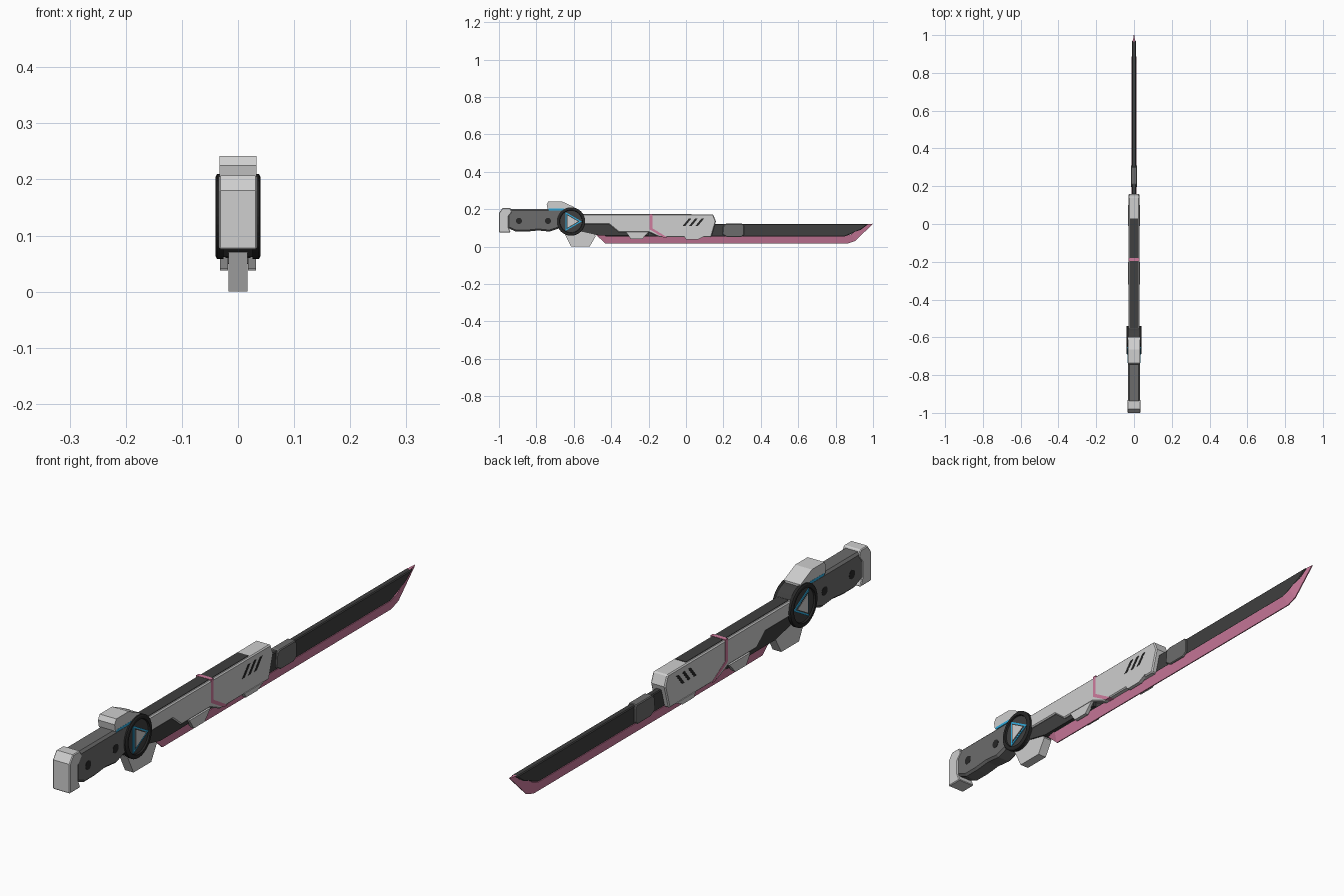
import bpy, bmesh, math
from mathutils import Matrix

cube = bpy.data.objects.get("Cube")
if cube:
    bpy.data.objects.remove(cube, do_unlink=True)


def material(name, rgb):
    m = bpy.data.materials.new(name)
    m.use_nodes = True
    m.diffuse_color = (*rgb, 1)
    m.node_tree.nodes["Principled BSDF"].inputs["Base Color"].default_value = (*rgb, 1)
    return m


LIGHT = material("light grey", (0.62, 0.62, 0.62))
GREY = material("mid grey", (0.15, 0.15, 0.15))
DARK = material("charcoal", (0.05, 0.05, 0.05))
BLACK = material("black", (0.02, 0.02, 0.02))
PINK = material("pink", (0.62, 0.2, 0.34))
CYAN = material("cyan", (0.03, 0.42, 0.75))


def finish(name, bm, mat, bevel=0.0):
    bmesh.ops.recalc_face_normals(bm, faces=bm.faces)
    mesh = bpy.data.meshes.new(name)
    bm.to_mesh(mesh)
    bm.free()
    mesh.materials.append(mat)
    ob = bpy.data.objects.new(name, mesh)
    bpy.context.collection.objects.link(ob)
    if bevel:
        mod = ob.modifiers.new("chamfer", "BEVEL")
        mod.width, mod.segments, mod.limit_method = bevel, 1, "ANGLE"
        mod.angle_limit = math.radians(60)
    return ob


def add_prism(bm, profile, x0, x1):
    a = [bm.verts.new((x0, y, z)) for y, z in profile]
    b = [bm.verts.new((x1, y, z)) for y, z in profile]
    bm.faces.new(a)
    bm.faces.new(b[::-1])
    for i in range(len(a)):
        j = (i + 1) % len(a)
        bm.faces.new((a[i], b[i], b[j], a[j]))


# Side profile (y, z) extruded across the full width
def slab(name, profile, half, mat, bevel=0.0):
    bm = bmesh.new()
    add_prism(bm, profile, -half, half)
    return finish(name, bm, mat, bevel)


# Side profile placed on both flanks
def pair(name, profiles, x0, x1, mat, bevel=0.0):
    bm = bmesh.new()
    for p in profiles:
        for s in (-1, 1):
            add_prism(bm, p, s * x0, s * x1)
    return finish(name, bm, mat, bevel)


def circle(y, z, r, n=32):
    return [(y + r * math.cos(2 * math.pi * i / n), z + r * math.sin(2 * math.pi * i / n))
            for i in range(n)]


def box(y0, y1, z0, z1):
    return [(y0, z0), (y1, z0), (y1, z1), (y0, z1)]


# Handle
slab("pommel", [(-1, 0.075), (-1, 0.18), (-0.98, 0.207), (-0.94, 0.207), (-0.93, 0.185),
                (-0.95, 0.16), (-0.95, 0.105), (-0.938, 0.075)], 0.034, LIGHT, 0.003)
slab("grip", [(-0.955, 0.2), (-0.6, 0.2), (-0.6, 0.085), (-0.68, 0.097), (-0.73, 0.08),
              (-0.79, 0.086), (-0.85, 0.08), (-0.91, 0.08), (-0.955, 0.1)], 0.032, GREY, 0.008)
pair("grip_bolts", [circle(y, 0.137, 0.016, 16) for y in (-0.893, -0.738)], 0.03, 0.033, BLACK)

# Guards above and below the hub
slab("upper_guard", [(-0.74, 0.198), (-0.745, 0.225), (-0.735, 0.242), (-0.665, 0.242),
                     (-0.6, 0.212), (-0.6, 0.18), (-0.66, 0.198)], 0.033, LIGHT)
slab("upper_guard_glow", box(-0.735, -0.65, 0.194, 0.203), 0.0335, CYAN)
slab("lower_guard", [(-0.65, 0.07), (-0.615, 0.0), (-0.515, 0.0), (-0.483, 0.055),
                     (-0.5, 0.085), (-0.6, 0.1)], 0.017, LIGHT)

# Round hub with raised rims and a triangle emblem on both sides
HUB = (-0.615, 0.134)
slab("hub", circle(*HUB, 0.072), 0.034, DARK)
for s, side in ((-1, "right"), (1, "left")):
    bm = bmesh.new()
    rings = [[bm.verts.new((s * x, y, z)) for y, z in circle(*HUB, r)]
             for x, r in ((0.026, 0.076), (0.037, 0.076), (0.04, 0.071), (0.04, 0.061), (0.034, 0.059))]
    for a, b in zip(rings, rings[1:]):
        for i in range(len(a)):
            j = (i + 1) % len(a)
            bm.faces.new((a[i], a[j], b[j], b[i]))
    finish(side + "_hub_rim", bm, BLACK)
pair("emblem_border", [circle(HUB[0], HUB[1], 0.058, 3)], 0.034, 0.037, CYAN)
pair("emblem_gap", [circle(HUB[0], HUB[1], 0.046, 3)], 0.034, 0.0375, DARK)
pair("emblem_core", [circle(HUB[0], HUB[1], 0.038, 3)], 0.034, 0.039, LIGHT)

# Housing over the blade root
slab("housing", [(-0.56, 0.172), (0.145, 0.172), (0.16, 0.135), (0.135, 0.05), (-0.14, 0.05),
                 (-0.2, 0.077), (-0.36, 0.077), (-0.41, 0.118), (-0.56, 0.118)], 0.029, LIGHT, 0.004)
slab("housing_core", [(-0.56, 0.125), (-0.2, 0.125), (-0.2, 0.06), (-0.47, 0.06),
                      (-0.56, 0.08)], 0.022, DARK)
slab("housing_top_strip", box(-0.55, 0.03, 0.168, 0.174), 0.021, DARK)
slab("pink_band", [(-0.195, 0.175), (-0.18, 0.175), (-0.18, 0.098), (-0.1, 0.049),
                   (-0.122, 0.049), (-0.195, 0.092)], 0.0297, PINK)
pair("vent_slashes", [[(y, 0.11), (y + 0.014, 0.11), (y + 0.047, 0.15), (y + 0.033, 0.15)]
                      for y in (-0.018, 0.016, 0.05)], 0.028, 0.0298, BLACK)
pair("housing_clips", [[(-0.32, 0.077), (-0.2, 0.077), (-0.235, 0.04), (-0.295, 0.04)],
                       [(-0.01, 0.055), (0.1, 0.055), (0.065, 0.038), (0.0, 0.038)]],
     0.018, 0.032, LIGHT)

# Blade
slab("blade_body", [(-0.5, 0.12), (0.975, 0.12), (0.935, 0.09), (0.85, 0.054), (-0.43, 0.054),
                    (-0.49, 0.08)], 0.011, DARK, 0.003)
inner = [(-0.475, 0.085), (-0.43, 0.055), (0.85, 0.055), (0.885, 0.067), (0.965, 0.12)]
outer = [(-0.495, 0.075), (-0.43, 0.016), (0.865, 0.016), (0.905, 0.03), (1.0, 0.122)]
bm = bmesh.new()
sections = []
for i, (p, q) in enumerate(zip(inner, outer)):
    w = 0.006 if i == 4 else 0.012
    sections.append([bm.verts.new(c) for c in
                     ((-w, *p), (w, *p), (0.002, *q), (-0.002, *q))])
for a, b in zip(sections, sections[1:]):
    for i in range(4):
        j = (i + 1) % 4
        bm.faces.new((a[i], a[j], b[j], b[i]))
bm.faces.new(sections[0])
bm.faces.new(sections[-1])
finish("blade_edge", bm, PINK)

# Collar around the blade
slab("blade_collar", [(0.2, 0.115), (0.215, 0.122), (0.3, 0.122), (0.31, 0.112), (0.31, 0.062),
                      (0.295, 0.05), (0.22, 0.05), (0.195, 0.065)], 0.016, GREY, 0.003)
